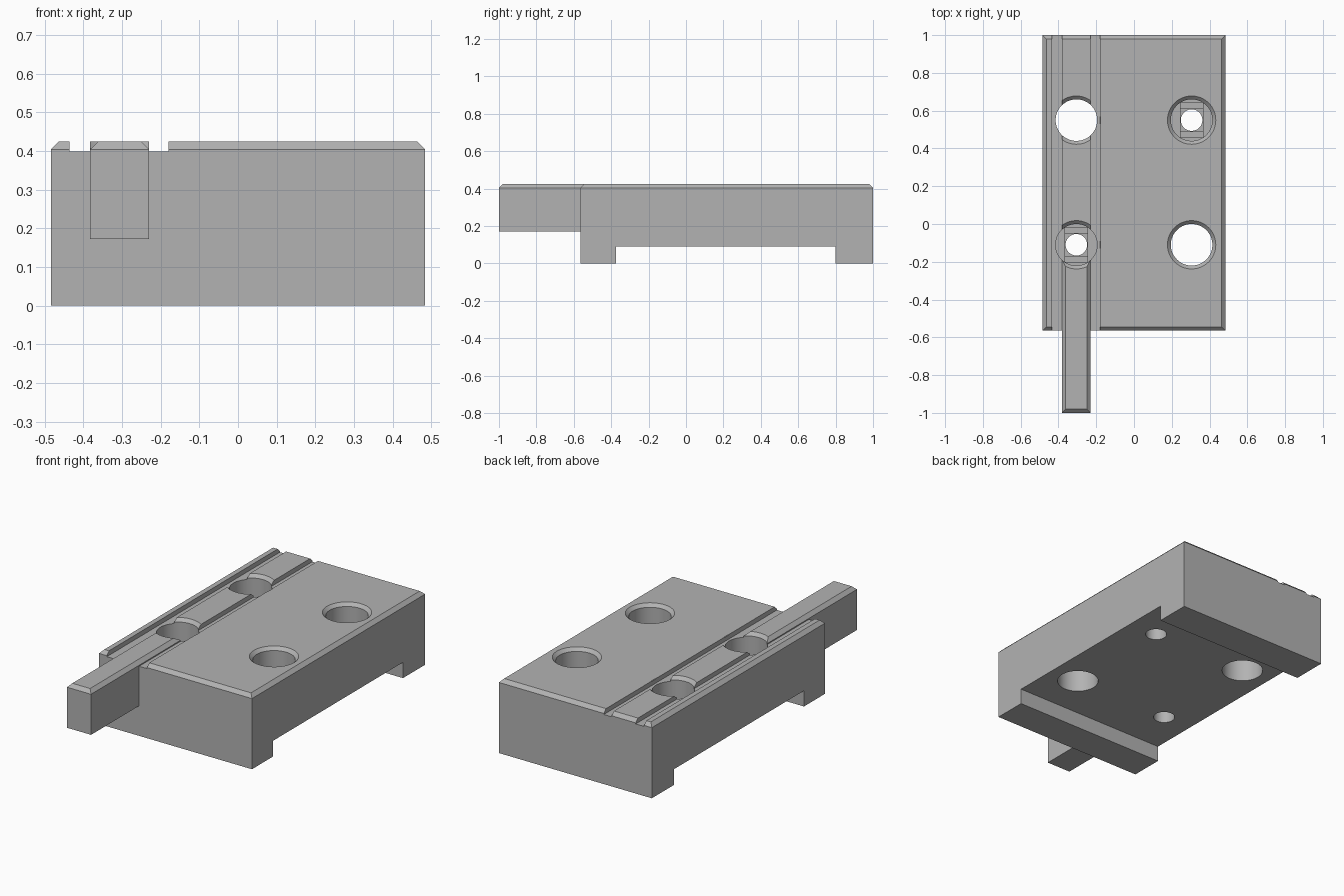
import bpy, bmesh, math

cube = bpy.data.objects.get("Cube")
if cube:
    bpy.data.objects.remove(cube, do_unlink=True)

grey = bpy.data.materials.new("plain grey")
grey.use_nodes = True
grey.diffuse_color = (0.45, 0.45, 0.45, 1)
grey.node_tree.nodes["Principled BSDF"].inputs["Base Color"].default_value = (0.45, 0.45, 0.45, 1)

CHAMFER = 0.02
TOP = 0.424
HOLE_X, HOLE_YS = 0.305, (-0.11, 0.55)


def finish(name, bm):
    bmesh.ops.recalc_face_normals(bm, faces=bm.faces)
    mesh = bpy.data.meshes.new(name)
    bm.to_mesh(mesh)
    bm.free()
    mesh.materials.append(grey)
    obj = bpy.data.objects.new(name, mesh)
    bpy.context.collection.objects.link(obj)
    return obj


def box(name, x, y, z, chamfer=0):
    """Box from ranges, with optional chamfered top rim."""
    bm = bmesh.new()
    bmesh.ops.create_cube(bm, size=1)
    for v in bm.verts:
        v.co = [r[0] if c < 0 else r[1] for c, r in zip(v.co, (x, y, z))]
    if chamfer:
        rim = [e for e in bm.edges if all(v.co.z == max(w.co.z for w in bm.verts) for v in e.verts)]
        bmesh.ops.bevel(bm, geom=rim, offset=chamfer, segments=1, affect='EDGES')
    return finish(name, bm)


def turned(name, x, y, profile, n=64):
    """Solid of revolution from (radius, z) pairs, bottom to top."""
    bm = bmesh.new()
    rings = [[bm.verts.new((x + r * math.cos(2 * math.pi * i / n),
                            y + r * math.sin(2 * math.pi * i / n), z))
              for i in range(n)] for r, z in profile]
    for a, b in zip(rings, rings[1:]):
        for i in range(n):
            j = (i + 1) % n
            bm.faces.new((a[i], a[j], b[j], b[i]))
    bm.faces.new(rings[0])
    bm.faces.new(rings[-1])
    return finish(name, bm)


def combine(target, tool, operation='DIFFERENCE'):
    mod = target.modifiers.new(tool.name, 'BOOLEAN')
    mod.operation, mod.object, mod.solver = operation, tool, 'EXACT'
    bpy.ops.object.select_all(action='DESELECT')
    bpy.context.view_layer.objects.active = target
    target.select_set(True)
    bpy.ops.object.modifier_apply(modifier=mod.name)
    bpy.data.objects.remove(tool, do_unlink=True)


# Main block with chamfered rim and a wide recess underneath
block = box("mounting_block", (-0.484, 0.484), (-0.565, 1), (0, TOP), CHAMFER)
combine(block, box("under_recess", (-1, 1), (-0.375, 0.80), (-0.1, 0.09)))

# Grooves beside the ridge, and a clearance for the front bar
for x in ((-0.435, -0.382), (-0.23, -0.18)):
    combine(block, box("groove", x, (-0.13, 1.1), (0.398, 0.6)))
combine(block, box("front_channel", (-0.435, -0.18), (-0.7, -0.12), (0.398, 0.6)))

# Bar sticking out of the front
combine(block, box("front_bar", (-0.382, -0.23), (-1, -0.1), (0.172, TOP), CHAMFER), 'UNION')

# Two wide through holes and two stepped screw holes on opposite diagonals
for side in (-1, 1):
    for y in HOLE_YS:
        x = side * HOLE_X
        stepped = (side < 0) == (y < 0)
        floor = 0.2 if stepped else -0.1
        combine(block, turned("wide_hole", x, y, [(0.11, floor), (0.11, TOP - 0.018),
                                                  (0.128, TOP), (0.128, 0.6)]))
        if stepped:
            combine(block, box("slot", (x - 0.06, x + 0.06), (y - 0.092, y + 0.092), (floor - 0.01, floor + 0.05)))
            combine(block, box("square_step", (x - 0.06, x + 0.06), (y - 0.06, y + 0.06), (floor - 0.02, floor + 0.04)))
            combine(block, turned("screw_hole", x, y, [(0.057, -0.1), (0.057, floor + 0.03)], 48))

bpy.ops.object.select_all(action='DESELECT')
bpy.context.view_layer.objects.active = block
block.select_set(True)
bpy.ops.object.shade_smooth_by_angle(angle=math.radians(25))
